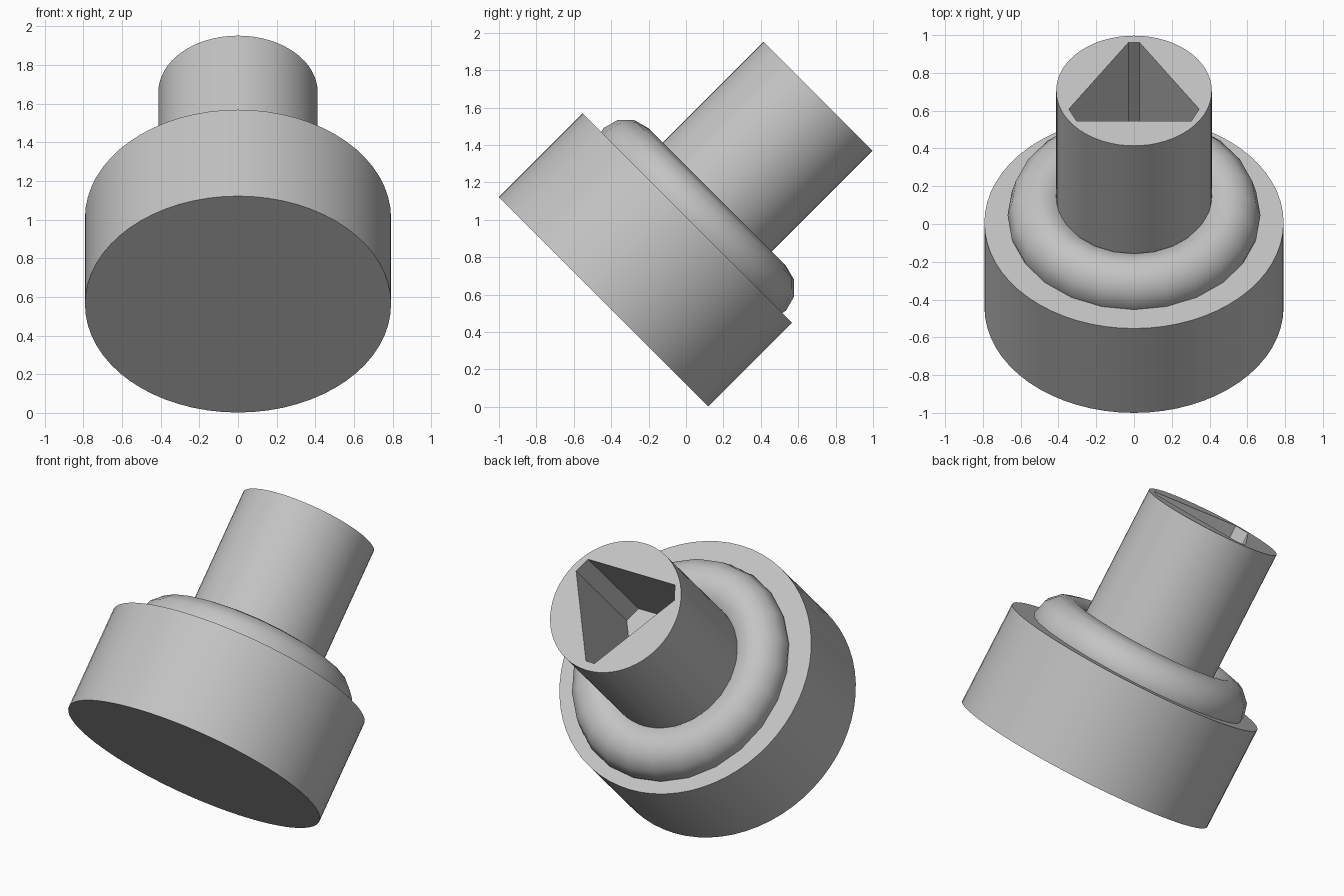
import bpy
import bmesh
import math
from mathutils import Matrix

if "Cube" in bpy.data.objects:
    bpy.data.objects.remove(bpy.data.objects["Cube"], do_unlink=True)

# Frame of the tilted axis: local z runs from the base disc to the stem end
TILT = Matrix.Translation((0, -0.44, 0.562)) @ Matrix.Rotation(math.radians(-45), 4, "X")
OFFSET = 0.033   # the stem and collar sit slightly off the base axis

grey = bpy.data.materials.new("plain grey")
grey.use_nodes = True
colour = (0.55, 0.55, 0.55, 1)
grey.diffuse_color = colour
grey.node_tree.nodes["Principled BSDF"].inputs["Base Color"].default_value = colour


def finish(name):
    """Name, colour and smooth the active part."""
    part = bpy.context.object
    part.name = part.data.name = name
    part.data.materials.clear()
    part.data.materials.append(grey)
    bpy.ops.object.shade_smooth_by_angle(angle=math.radians(35))
    return part


def cylinder(radius, bottom, top, y):
    bpy.ops.mesh.primitive_cylinder_add(vertices=64, radius=radius, depth=top - bottom)
    part = bpy.context.object
    part.matrix_world = TILT @ Matrix.Translation((0, y, (bottom + top) / 2))
    return part


# Base disc
cylinder(0.792, 0, 0.632, 0)
finish("base")

# Rounded collar
bpy.ops.mesh.primitive_torus_add(major_radius=0.52, minor_radius=0.17,
                                 major_segments=24, minor_segments=12)
bpy.context.object.matrix_world = (TILT @ Matrix.Translation((0, OFFSET, 0.655))
                                   @ Matrix.Diagonal((0.97, 1, 1, 1)))
finish("collar")

# Socket cutter: a triangle with clipped corners, drawn as a mirrored half outline
half = [(0.03, 0.36), (0.345, -0.137), (0.305, -0.225)]
outline = half + [(-x, y) for x, y in reversed(half)]
bm = bmesh.new()
floor = bm.faces.new([bm.verts.new((x, y, 0.87)) for x, y in outline])
walls = bmesh.ops.extrude_face_region(bm, geom=[floor])["geom"]
bmesh.ops.translate(bm, vec=(0, 0, 0.9),
                    verts=[v for v in walls if isinstance(v, bmesh.types.BMVert)])
bmesh.ops.recalc_face_normals(bm, faces=bm.faces)
mesh = bpy.data.meshes.new("socket_cutter")
bm.to_mesh(mesh)
bm.free()
cutter = bpy.data.objects.new("socket_cutter", mesh)
cutter.hide_render = True
bpy.context.collection.objects.link(cutter)
cutter.matrix_world = TILT @ Matrix.Translation((0, OFFSET, 0))

# Stem with the socket cut into its end
stem = cylinder(0.412, 0.5, 1.587, OFFSET)
cut = stem.modifiers.new("socket", "BOOLEAN")
cut.operation = "DIFFERENCE"
cut.solver = "EXACT"
cut.object = cutter
bpy.context.view_layer.update()
bpy.ops.object.modifier_apply(modifier=cut.name)
bpy.data.objects.remove(cutter, do_unlink=True)
finish("stem")
